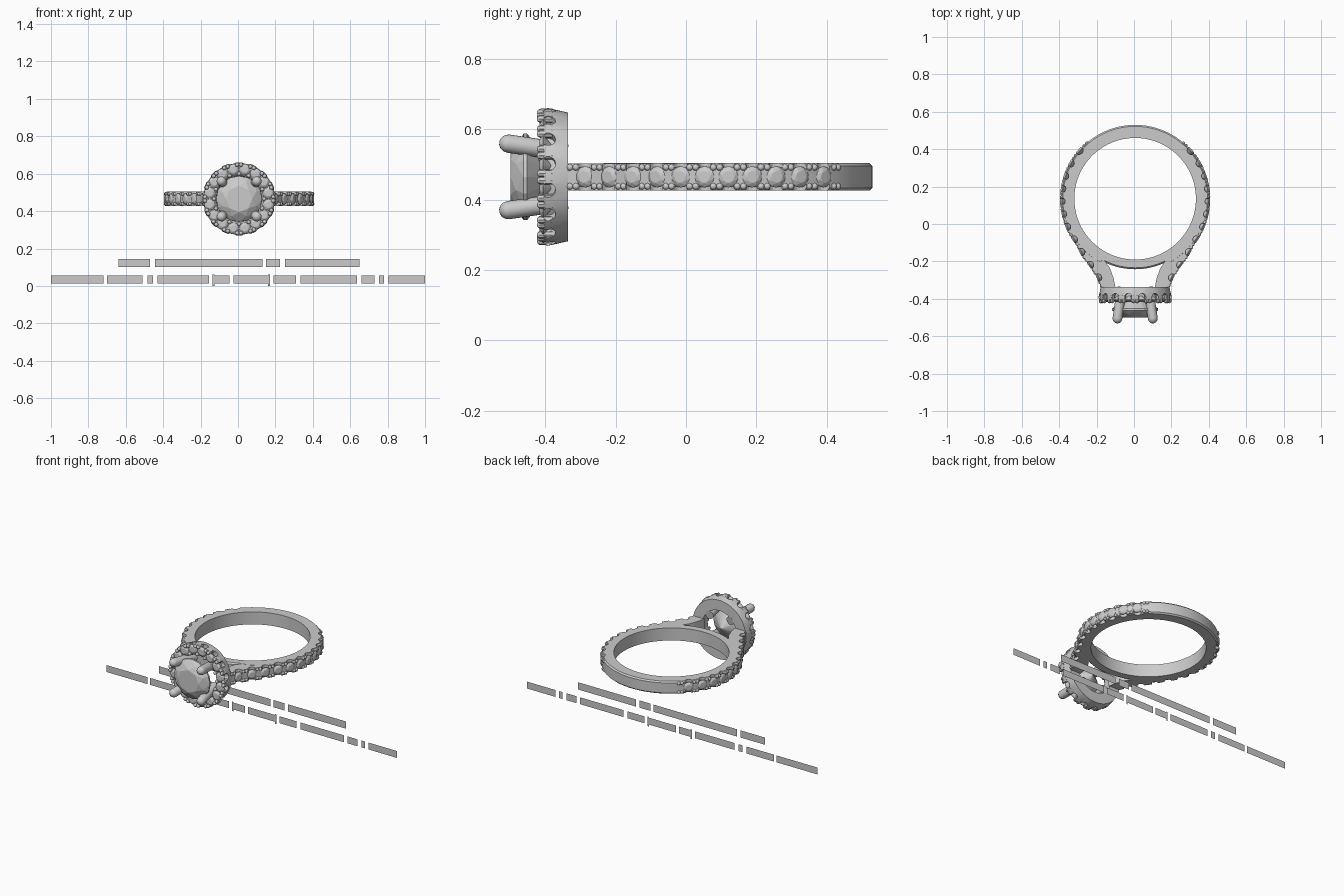
import bpy, bmesh
from math import sin, cos, pi, sqrt, radians
from mathutils import Vector, Matrix

if "Cube" in bpy.data.objects:
    bpy.data.objects.remove(bpy.data.objects["Cube"])

CX, CZ = 0.006, 0.465            # ring centre line in x and z
RY, R_IN, R_OUT = 0.135, 0.325, 0.395   # finger hole centre y, radii
HALF = 0.039                     # half width of the band
FRONT = Vector((0, -1, 0))
HUB = Vector((CX, 0, CZ))        # halo axis origin, heights run along -y


def place(origin, axis):
    return Matrix.Translation(origin) @ Vector(axis).to_track_quat('Z', 'Y').to_matrix().to_4x4()


def lathe(bm, profile, n, origin, axis, closed=False):
    """Revolve (radius, height) points about an axis."""
    m = place(origin, axis)
    rows = [[bm.verts.new(m @ Vector((r * cos(2 * pi * i / n), r * sin(2 * pi * i / n), h)))
             for i in range(n)] for r, h in profile]
    pairs = list(zip(rows, rows[1:])) + ([(rows[-1], rows[0])] if closed else [])
    for a, b in pairs:
        for i in range(n):
            j = (i + 1) % n
            bm.faces.new((a[i], a[j], b[j], b[i]))


def capsule(bm, a, b, r, n=12):
    """Rod from a to b with a domed end at b."""
    d = Vector(b) - Vector(a)
    L = d.length - r
    dome = [(r * cos(radians(t)), L + r * sin(radians(t))) for t in (0, 25, 50, 70, 90)]
    lathe(bm, [(0, 0), (r, 0)] + dome, n, a, d)


def gem(bm, origin, axis, r):
    """Faceted round brilliant with its girdle at the origin."""
    m = place(origin, axis)
    pts = [Vector((0, 0, -0.86 * r))]
    for n, rad, h, off in ((8, .57, .34, 0), (8, .80, .22, .5), (16, 1, .04, 0),
                           (16, 1, -.04, 0), (8, .55, -.42, .5)):
        for i in range(n):
            t = 2 * pi * (i + off) / n
            pts.append(Vector((rad * r * cos(t), rad * r * sin(t), h * r)))
    vs = [bm.verts.new(m @ p) for p in pts]
    res = bmesh.ops.convex_hull(bm, input=vs)
    bmesh.ops.delete(bm, geom=[v for v in res['geom_interior']
                               if isinstance(v, bmesh.types.BMVert)], context='VERTS')


def finish(bm, name, smooth=True):
    bmesh.ops.remove_doubles(bm, verts=bm.verts, dist=1e-5)
    bmesh.ops.recalc_face_normals(bm, faces=bm.faces)
    me = bpy.data.meshes.new(name)
    bm.to_mesh(me)
    bm.free()
    ob = bpy.data.objects.new(name, me)
    bpy.context.collection.objects.link(ob)
    if smooth:
        activate(ob)
        bpy.ops.object.shade_smooth_by_angle(angle=radians(35))
    return ob


def activate(ob):
    bpy.ops.object.select_all(action='DESELECT')
    ob.select_set(True)
    bpy.context.view_layer.objects.active = ob


def carve(ob, cutter):
    mod = ob.modifiers.new('notches', 'BOOLEAN')
    mod.operation, mod.object, mod.solver = 'DIFFERENCE', cutter, 'EXACT'
    activate(ob)
    bpy.ops.object.modifier_apply(modifier=mod.name)


def rod(bm, a, b, r, n=14):
    d = Vector(b) - Vector(a)
    lathe(bm, [(0, 0), (r, 0), (r, d.length), (0, d.length)], n, a, d)


# outer outline of the shoulders, from halo up to the band circle
SHOULDER = [(.178, -.34), (.2, -.285), (.235, -.23), (.28, -.17), (.313, -.106)]


def outline_x(y):
    for (x0, y0), (x1, y1) in zip(SHOULDER, SHOULDER[1:]):
        if y0 <= y < y1:
            return x0 + (x1 - x0) * (y - y0) / (y1 - y0)
    return sqrt(max(0, R_OUT ** 2 - (y - RY) ** 2))


# band: full hoop, thinner where it bridges behind the halo
bm = bmesh.new()
N = 120
rows = []
for i in range(N):
    t = 2 * pi * i / N
    ro = 0.377 if abs(t - 1.5 * pi) < radians(28) else R_OUT
    c = 0.008
    sec = [(R_IN, -HALF), (ro - c, -HALF), (ro, -HALF + c), (ro, HALF - c), (ro - c, HALF), (R_IN, HALF)]
    rows.append([bm.verts.new((CX + r * cos(t), RY + r * sin(t), CZ + z)) for r, z in sec])
for i in range(N):
    a, b = rows[i], rows[(i + 1) % N]
    for k in range(6):
        l = (k + 1) % 6
        bm.faces.new((a[k], a[l], b[l], b[k]))
band = finish(bm, 'band')

# shoulders: arms sweeping from the band to the halo
arms = []
for s, side in ((1, 'right'), (-1, 'left')):
    bm = bmesh.new()
    arc = [(R_OUT * cos(radians(p)), RY - R_OUT * sin(radians(p))) for p in (31, 23, 15)]
    poly = SHOULDER + arc + [(.345, .02), (.25, -.1), (.18, -.165), (.16, -.2),
                             (.135, -.235), (.115, -.29), (.105, -.34)]
    f = bm.faces.new([bm.verts.new((CX + s * x, y, CZ - HALF + .0004)) for x, y in poly])
    ext = bmesh.ops.extrude_face_region(bm, geom=[f])
    bmesh.ops.translate(bm, vec=(0, 0, 2 * HALF - .0008),
                        verts=[v for v in ext['geom'] if isinstance(v, bmesh.types.BMVert)])
    arms.append(finish(bm, side + '_shoulder'))

# band stones, beads between them, and the notches beside them
stones, beads, cuts = bmesh.new(), bmesh.new(), bmesh.new()
ys = [-0.288 + 0.0681 * i for i in range(11)]


def surface(s, y):
    p = Vector((CX + s * outline_x(y), y, CZ))
    d = Vector((outline_x(y + .004) - outline_x(y - .004), .008)).normalized()
    return p, Vector((s * d.y, -d.x, 0))


for s in (1, -1):
    for y in ys:
        p, nrm = surface(s, y)
        gem(stones, p - nrm * .004, nrm, .03)
        rod(cuts, p - Vector((0, 0, .06)), p + Vector((0, 0, .06)), .021)
    for i in range(12):
        p, nrm = surface(s, ys[0] + 0.0681 * (i - .5))
        tan = Vector((-nrm.y, nrm.x, 0))
        for z in (-.027, .027):
            for k in (-.009, .009):
                q = p + Vector((0, 0, z)) + tan * k
                capsule(beads, q - nrm * .02, q + nrm * .007, .0105, 8)
finish(stones, 'band_stones', False)
finish(beads, 'band_beads')
cutter = finish(cuts, 'band_cutter', False)
for ob in [band] + arms:
    carve(ob, cutter)
bpy.data.objects.remove(cutter)

# halo: flared collar with an arched notch at each stone
bm = bmesh.new()
lathe(bm, [(.183, .336), (.196, .393), (.193, .404), (.13, .404), (.122, .395), (.118, .336)],
      96, HUB, FRONT, closed=True)
halo = finish(bm, 'halo')
stones, beads, cuts = bmesh.new(), bmesh.new(), bmesh.new()


def polar(r, t, h):
    return Vector((CX + r * cos(t), -h, CZ + r * sin(t)))


for i in range(16):
    t = 2 * pi * (i + .5) / 16
    gem(stones, polar(.16, t, .406), FRONT, .03)
    rod(cuts, polar(.165, t, .392), polar(.23, t, .392), .021)
    t += pi / 16
    for dt in (-.055, .055):
        capsule(beads, polar(.183, t + dt, .38), polar(.183, t + dt, .424), .0115, 8)
    capsule(beads, polar(.134, t, .38), polar(.134, t, .42), .011, 8)
finish(stones, 'halo_stones', False)
finish(beads, 'halo_beads')
cutter = finish(cuts, 'halo_cutter', False)
carve(halo, cutter)
bpy.data.objects.remove(cutter)

# centre stone and its four splayed claws
bm = bmesh.new()
gem(bm, HUB + FRONT * .457, FRONT, .123)
finish(bm, 'centre_stone', False)
bm = bmesh.new()
for i in range(4):
    t = pi / 4 + i * pi / 2
    capsule(bm, polar(.1, t, .34), polar(.139, t, .531), .026, 20)
finish(bm, 'claws')

# plain flat strips below the ring (no lettering)
bm = bmesh.new()
upper = [(-.64, -.47), (-.445, .13), (.15, .225), (.25, .65)]
lower = [(-1, -.72), (-.70, -.51), (-.485, -.455), (-.43, -.155), (-.135, -.045), (-.025, .17),
         (.19, .31), (.335, .635), (.66, .73), (.755, .78), (.805, 1)]
for spans, z0, z1 in ((upper, .10, .145), (lower, .012, .055), ([(-.135, -.125), (.16, .17)], 0, .06)):
    for x0, x1 in spans:
        bm.faces.new([bm.verts.new((x, RY, z)) for x, z in ((x0, z0), (x1, z0), (x1, z1), (x0, z1))])
finish(bm, 'base_strips', False)
